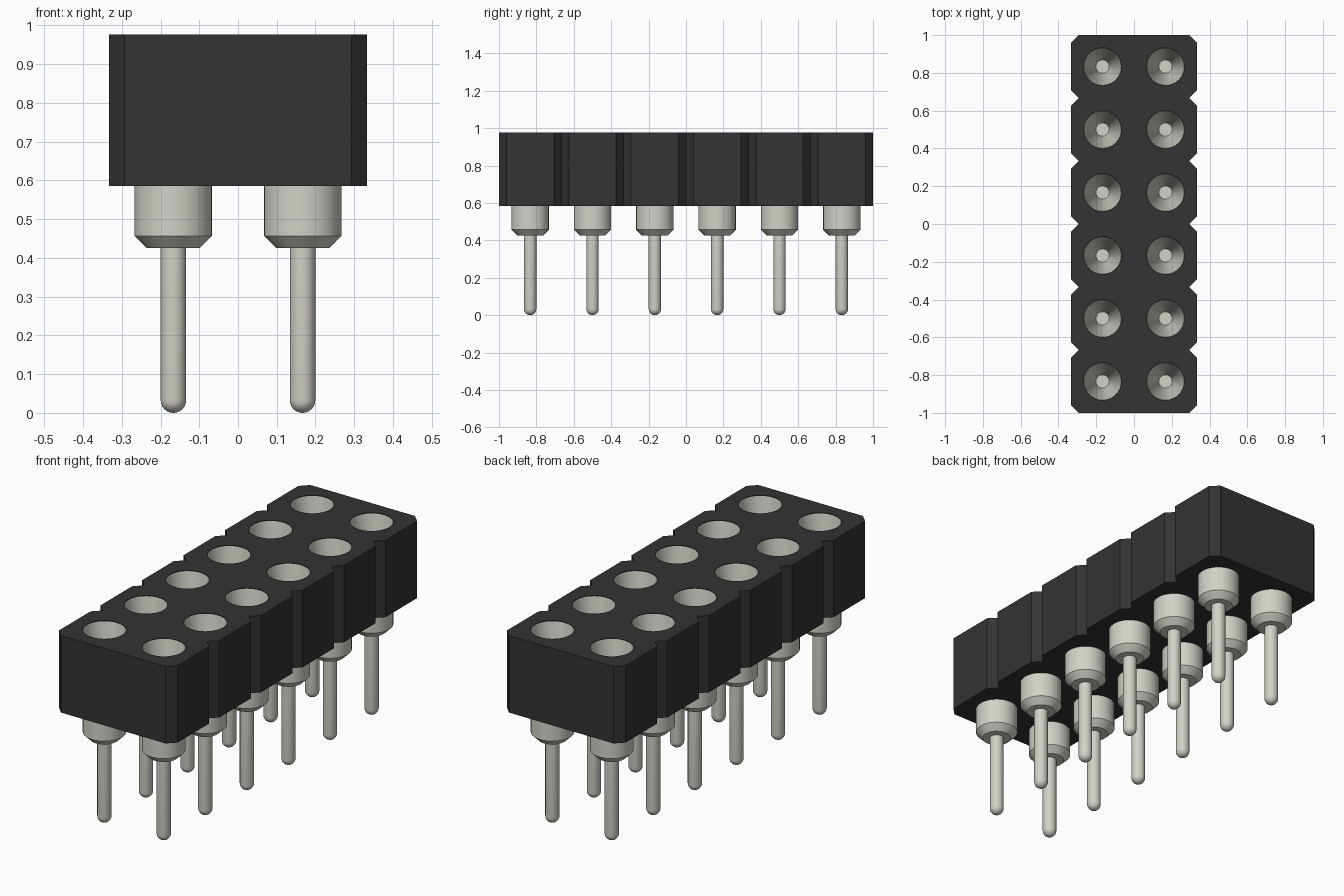
import bpy
import bmesh
import math
from mathutils import Matrix

ROWS, PITCH = 6, 1 / 3
HALF_X, HALF_Y = 1 / 3, 1.0
Z_LOW, Z_TOP = 0.585, 0.976
NOTCH = 0.04
SIDES = 32

if "Cube" in bpy.data.objects:
    bpy.data.objects.remove(bpy.data.objects["Cube"])


def material(name, rgb):
    mat = bpy.data.materials.new(name)
    mat.use_nodes = True
    mat.diffuse_color = (*rgb, 1)
    mat.node_tree.nodes["Principled BSDF"].inputs["Base Color"].default_value = (*rgb, 1)
    return mat


def make_object(name, bm, mat):
    bmesh.ops.recalc_face_normals(bm, faces=bm.faces)
    mesh = bpy.data.meshes.new(name)
    bm.to_mesh(mesh)
    bm.free()
    mesh.materials.append(mat)
    obj = bpy.data.objects.new(name, mesh)
    bpy.context.collection.objects.link(obj)
    return obj


def activate(obj):
    bpy.ops.object.select_all(action="DESELECT")
    obj.select_set(True)
    bpy.context.view_layer.objects.active = obj


black = material("black plastic", (0.033, 0.033, 0.033))
metal = material("pale metal", (0.645, 0.638, 0.572))

centres = [(side * PITCH / 2, (row - (ROWS - 1) / 2) * PITCH)
           for side in (-1, 1) for row in range(ROWS)]

# Housing outline: chamfered corners and a V notch between every two rows
right = [(HALF_X - NOTCH, -HALF_Y), (HALF_X, -HALF_Y + NOTCH)]
for i in range(1, ROWS):
    y = -HALF_Y + i * PITCH
    right += [(HALF_X, y - NOTCH), (HALF_X - NOTCH, y), (HALF_X, y + NOTCH)]
right += [(HALF_X, HALF_Y - NOTCH), (HALF_X - NOTCH, HALF_Y)]
outline = right + [(-x, -y) for x, y in right]

bm = bmesh.new()
base = bm.faces.new([bm.verts.new((x, y, Z_LOW)) for x, y in outline])
top = bmesh.ops.extrude_face_region(bm, geom=[base])["geom"]
bmesh.ops.translate(bm, vec=(0, 0, Z_TOP - Z_LOW),
                    verts=[v for v in top if isinstance(v, bmesh.types.BMVert)])
housing = make_object("housing", bm, black)

# Bores through the housing
bm = bmesh.new()
for x, y in centres:
    bmesh.ops.create_cone(bm, cap_ends=True, segments=SIDES, radius1=0.0995,
                          radius2=0.0995, depth=1,
                          matrix=Matrix.Translation((x, y, Z_TOP - 0.2)))
cutter = make_object("bore_cutter", bm, black)
cutter.hide_render = True
bore = housing.modifiers.new("bores", "BOOLEAN")
bore.operation = "DIFFERENCE"
bore.solver = "EXACT"
bore.object = cutter
activate(housing)
bpy.ops.object.modifier_apply(modifier=bore.name)
bpy.data.objects.remove(cutter)

# Contact profile: round tip, thin leg, chamfered collar, funnel with flat floor
R_LEG = 0.033
profile = [(R_LEG * math.sin(a), R_LEG * (1 - math.cos(a)))
           for a in (math.pi / 2 * k / 6 for k in range(7))]
profile += [(R_LEG, 0.425), (0.068, 0.425), (0.1, 0.457), (0.1, Z_TOP - 0.0005),
            (0.035, 0.55), (0, 0.55)]

bm = bmesh.new()
verts = [bm.verts.new((r, 0, z)) for r, z in profile]
edges = [bm.edges.new(pair) for pair in zip(verts, verts[1:])]
bmesh.ops.spin(bm, geom=verts + edges, cent=(0, 0, 0), axis=(0, 0, 1),
               angle=math.tau, steps=SIDES, use_merge=True)
bmesh.ops.remove_doubles(bm, verts=bm.verts, dist=0.0001)
contact = make_object("contact_1", bm, metal)
activate(contact)
bpy.ops.object.shade_smooth_by_angle(angle=math.radians(30))

# One contact in every bore
for i, (x, y) in enumerate(centres):
    obj = contact
    if i:
        obj = bpy.data.objects.new(f"contact_{i + 1}", contact.data)
        bpy.context.collection.objects.link(obj)
    obj.location = (x, y, 0)
